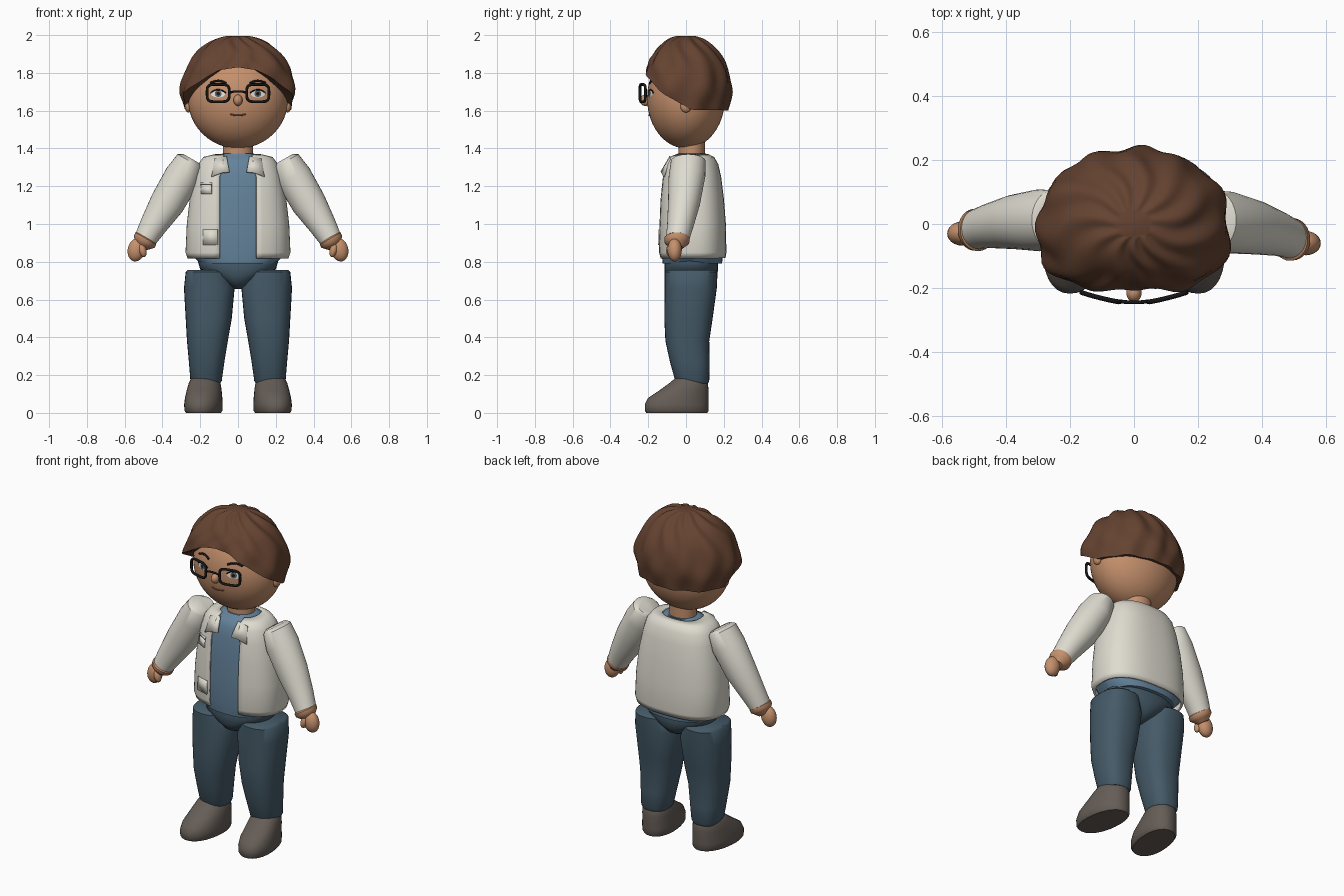
import bpy, bmesh, math
from math import sin, cos, pi, radians
from mathutils import Vector

if "Cube" in bpy.data.objects:
    bpy.data.objects.remove(bpy.data.objects["Cube"])


def material(name, rgb):
    m = bpy.data.materials.new(name)
    m.diffuse_color = (*[(c / 255) ** 2.2 for c in rgb], 1)
    m.use_nodes = True
    m.node_tree.nodes["Principled BSDF"].inputs["Base Color"].default_value = m.diffuse_color
    return m


SKIN = material("skin", (196, 143, 108))
HAIR = material("brown hair", (101, 69, 52))
JACKET = material("cream jacket", (222, 219, 207))
SHIRT = material("blue shirt", (100, 130, 154))
JEANS = material("dark jeans", (70, 90, 103))
SHOE = material("grey shoe", (101, 93, 87))
BLACK = material("black", (28, 28, 28))
WHITE = material("eye white", (228, 226, 222))
IRIS = material("iris", (92, 98, 100))
LIP = material("lip", (135, 84, 66))


def finish(name, verts, faces, mat, angle=45):
    me = bpy.data.meshes.new(name)
    me.from_pydata([tuple(v) for v in verts], [], faces)
    bm = bmesh.new()
    bm.from_mesh(me)
    bmesh.ops.recalc_face_normals(bm, faces=bm.faces)
    bm.to_mesh(me)
    bm.free()
    me.materials.append(mat)
    ob = bpy.data.objects.new(name, me)
    bpy.context.collection.objects.link(ob)
    smooth(ob, angle)
    return ob


def smooth(ob, angle=45):
    bpy.ops.object.select_all(action='DESELECT')
    ob.select_set(True)
    bpy.context.view_layer.objects.active = ob
    bpy.ops.object.shade_smooth_by_angle(angle=radians(angle))


def skin_rings(rings, closed=True, caps=True):
    """Join equal-length point rings into vertices and faces."""
    n = len(rings[0])
    faces = [(i * n + j, i * n + (j + 1) % n, (i + 1) * n + (j + 1) % n, (i + 1) * n + j)
             for i in range(len(rings) - 1) for j in range(n if closed else n - 1)]
    if caps:
        faces += [tuple(range(n)), tuple(range((len(rings) - 1) * n, len(rings) * n))]
    return [p for r in rings for p in r], faces


def power(v, e):
    return math.copysign(abs(v) ** e, v)


def loft(name, rings, mat, n=2.0, tilt=0, seg=32, flip=1, angle=45):
    """Rings are (x, y, z, rx, ry); tilt turns each ring about the y axis."""
    out = []
    for x, y, z, rx, ry in rings:
        pts = []
        for k in range(seg):
            a = 2 * pi * k / seg
            u, v = rx * power(cos(a), 2 / n), ry * power(sin(a), 2 / n)
            pts.append((flip * (x + u * cos(tilt)), y + v, z - u * sin(tilt)))
        out.append(pts)
    return finish(name, *skin_rings(out), mat, angle)


def ball(name, loc, size, mat, rot=(0, 0, 0), seg=24):
    bpy.ops.mesh.primitive_uv_sphere_add(segments=seg, ring_count=seg // 2, location=loc, rotation=rot)
    ob = bpy.context.object
    ob.name = name
    ob.scale = size
    ob.data.materials.append(mat)
    smooth(ob, 180)
    return ob


def wire(name, pts, r, mat, cyclic):
    cu = bpy.data.curves.new(name, 'CURVE')
    cu.dimensions = '3D'
    cu.bevel_depth, cu.bevel_resolution, cu.use_fill_caps = r, 2, True
    sp = cu.splines.new('POLY')
    sp.points.add(len(pts) - 1)
    for p, q in zip(sp.points, pts):
        p.co = (*q, 1)
    sp.use_cyclic_u = cyclic
    cu.materials.append(mat)
    ob = bpy.data.objects.new(name, cu)
    bpy.context.collection.objects.link(ob)
    bpy.ops.object.select_all(action='DESELECT')
    ob.select_set(True)
    bpy.context.view_layer.objects.active = ob
    bpy.ops.object.convert(target='MESH')
    smooth(bpy.context.object, 60)


# Head, neck, ears, nose
HC, HR = (0, 0, 1.665), (.266, .206, .265)
ball("head", HC, HR, SKIN, seg=48)
loft("neck", [(0, .03, 1.33, .08, .07), (0, .03, 1.46, .08, .07)], SKIN)
ball("nose", (0, -.215, 1.655), (.024, .03, .03), SKIN)
for s in (-1, 1):
    ball("ear", (s * .262, .0, 1.625), (.02, .03, .035), SKIN)


def face_y(x, z):
    return -HR[1] * math.sqrt(max(0, 1 - (x / HR[0]) ** 2 - ((z - HC[2]) / HR[2]) ** 2))


def decal(name, cx, cz, rx, rz, lift, mat):
    pts = [(cx, face_y(cx, cz) - lift, cz)]
    for k in range(20):
        x, z = cx + rx * cos(k * pi / 10), cz + rz * sin(k * pi / 10)
        pts.append((x, face_y(x, z) - lift, z))
    finish(name, pts, [(0, k + 1, (k + 1) % 20 + 1) for k in range(20)], mat)


# Eyes, brows, mouth
for s in (-1, 1):
    decal("eye_white", s * .105, 1.69, .038, .02, .003, WHITE)
    decal("iris", s * .105, 1.69, .018, .018, .005, IRIS)
    decal("pupil", s * .105, 1.69, .009, .009, .007, BLACK)
    for nm, z0, h, half, r in (("eyelid", 1.694, .017, .04, .0035), ("eyebrow", 1.745, .013, .042, .006)):
        xs = [s * .105 + half * (k / 4 - 1) for k in range(9)]
        zs = [z0 + h * (1 - (k / 4 - 1) ** 2) for k in range(9)]
        wire(nm, [(x, face_y(x, z) - .002, z) for x, z in zip(xs, zs)], r, BLACK, False)
wire("mouth", [(x / 100, face_y(x / 100, 1.577) - .001, 1.575 + .0004 * x * x)
               for x in range(-4, 5)], .004, LIP, False)

# Glasses
for s in (-1, 1):
    pts = []
    for k in range(32):
        a = 2 * pi * k / 32
        x = .105 + .059 * power(cos(a), .5)
        pts.append((s * x, -.245 + .27 * (x - .04) * (.6 + 2.5 * (x - .04)), 1.693 + .046 * power(sin(a), .5)))
    wire("glasses_rim", pts, .0075, BLACK, True)
wire("glasses_bridge", [(-.045, -.242, 1.695), (-.02, -.245, 1.702), (.02, -.245, 1.702), (.045, -.242, 1.695)],
     .006, BLACK, False)

# Hair: fluted dome that follows the hairline
LINE = [(0, 1.83), (25, 1.815), (45, 1.765), (70, 1.68), (95, 1.605), (181, 1.60)]


def hairline(deg):
    for (a, p), (b, q) in zip(LINE, LINE[1:]):
        if a <= deg <= b:
            return p + (q - p) * (deg - a) / (b - a)


rows, cols = 22, 96
hair = [[] for _ in range(rows + 1)]
for k in range(cols):
    th = 2 * pi * k / cols
    sx, cy = sin(th), -cos(th)
    zb = hairline(math.degrees(min(th, 2 * pi - th)))
    ry, n = (.24, 2.0) if cy > 0 else (.23, 2.7)
    rad = ((abs(sx) / .30) ** n + (abs(cy) / ry) ** n) ** (-1 / n)
    for j in range(rows):
        t = (j + .15) / (rows - .85)
        z = 1.995 - (1.995 - zb) * (1 - cos(t * pi / 2)) * (.75 + .25 * t)
        s = math.sqrt(max(0, 1 - ((z - 1.69) / .31) ** 2)) if z > 1.69 else 1 - .8 * (1.69 - z)
        wob = 1 + .025 * sin(11 * th + 1.8 * sin(7 * t)) + .016 * sin(7 * th - 15 * t)
        dz = .008 * sin(11 * th + 1.8 * sin(7 * t)) * min(1, 3 * t) * (1 - t)
        hair[j].append((sx * rad * s * wob, cy * rad * s * wob, min(2, z + dz)))
    x, y, z = hair[rows - 1][-1]
    hair[rows].append((x * .7, y * .7, z + .015))
finish("hair", *skin_rings(hair), HAIR, 50)

# Torso sections: z, half width, front y, back y
TORSO = [(.82, .262, -.135, .203), (.85, .272, -.142, .208), (1.0, .265, -.14, .205), (1.13, .25, -.135, .195),
         (1.25, .225, -.124, .18), (1.315, .206, -.11, .165), (1.35, .18, -.09, .145), (1.365, .115, -.06, .115)]
NT = 2.5
loft("shirt", [(0, (f + b) / 2, z - (.03 if z < .83 else 0), (a - .014) * (.8 if z < .83 else 1), (b - f) / 2 - .012)
               for z, a, f, b in TORSO] + [(0, .03, 1.372, .085, .075)], SHIRT, NT)


def front_y(x, z):
    for p, q in zip(TORSO, TORSO[1:]):
        if p[0] <= z <= q[0]:
            t = (z - p[0]) / (q[0] - p[0])
            a, f, b = [p[i] + (q[i] - p[i]) * t for i in (1, 2, 3)]
            return (f + b) / 2 - (b - f) / 2 * (1 - min(1, abs(x) / a) ** NT) ** (1 / NT)


# Jacket: open at the front
rings = []
for z, a, f, b in TORSO:
    gap = .097 if z < 1.3 else .075
    start = math.asin((gap / a) ** (NT / 2))
    pts = []
    for k in range(49):
        th = start + (2 * pi - 2 * start) * k / 48
        pts.append((a * power(sin(th), 2 / NT), (f + b) / 2 - (b - f) / 2 * power(cos(th), 2 / NT), z))
    rings.append(pts)
jacket = finish("jacket", *skin_rings(rings, closed=False, caps=False), JACKET)
sol = jacket.modifiers.new("thickness", 'SOLIDIFY')
sol.thickness, sol.offset = .012, 0


def plate(name, outline, lift, mat):
    ob = finish(name, [(x, front_y(x, z) - lift, z) for x, z in outline], [tuple(range(len(outline)))], mat)
    m = ob.modifiers.new("thickness", 'SOLIDIFY')
    m.thickness, m.offset = .008, 0


# Collar flaps and pockets
for s in (-1, 1):
    plate("collar", [(s * .06, 1.358), (s * .125, 1.345), (s * .14, 1.25), (s * .09, 1.27), (s * .045, 1.275)],
          .014, JACKET)
for nm, x0, x1, z0, z1, m in (("chest_pocket", -.195, -.14, 1.16, 1.205, JACKET),
                              ("pocket_flap", -.197, -.138, 1.208, 1.22, JACKET),
                              ("pocket_seam", -.197, -.138, 1.203, 1.208, SHOE),
                              ("hip_pocket", -.185, -.108, .89, .97, JACKET)):
    plate(nm, [(x0, z0), (x1, z0), (x1, z1), (x0, z1)], .009, m)

# Pelvis
loft("pelvis", [(0, .025, .655, .02, .06), (0, .025, .68, .06, .11), (0, .027, .72, .13, .137),
                (0, .028, .76, .2, .142), (0, .028, .8, .212, .14), (0, .028, .835, .205, .13)], JEANS, 2.3)

ARM = [(-.245, .015, 1.345, .05, .075), (-.255, .012, 1.332, .075, .092), (-.295, .005, 1.25, .095, .097),
       (-.375, -.01, 1.11, .092, .085), (-.45, -.03, .99, .072, .07), (-.49, -.045, .92, .06, .063)]
for s in (-1, 1):
    sway = 0 if s > 0 else .07
    # Sleeve, cuff and hand
    loft("sleeve", [(x, y + sway * (1.345 - z), z, a, b) for x, y, z, a, b in ARM], JACKET,
         tilt=radians(30), flip=-s)
    hy = -.048 + sway * .43
    loft("wrist", [(-.485, hy, .93, .055, .058), (-.488, hy, .923, .064, .067), (-.497, hy, .905, .063, .066),
                   (-.504, hy, .893, .05, .052), (-.515, hy, .875, .03, .032)], SKIN, tilt=radians(30), flip=-s)
    ball("hand", (s * .538, hy - .012, .863), (.046, .038, .062), SKIN, (0, s * radians(-12), 0))
    ball("thumb", (s * .505, hy - .035, .86), (.02, .022, .036), SKIN, (0, s * radians(15), 0))
    # Trouser leg
    loft("leg", [(-.165, .027, .757, .10, .125), (-.162, .027, .745, .115, .14), (-.152, .025, .66, .134, .138),
                 (-.155, .013, .5, .122, .128), (-.162, .007, .38, .108, .116), (-.166, .02, .27, .094, .105),
                 (-.169, .033, .17, .083, .09), (-.169, .033, .155, .075, .083)], JEANS, 2.4, flip=-s)
    # Shoe, toe turned slightly outwards
    shoe = [(0, -.21, .113, .09), (.012, -.218, .12, .099), (.045, -.218, .12, .1), (.08, -.2, .12, .097),
            (.12, -.14, .12, .091), (.16, -.085, .115, .083), (.185, -.055, .1, .07), (.198, -.03, .075, .045)]
    ob = loft("shoe", [(-.183, (f + b) / 2, z, w, (b - f) / 2) for z, f, b, w in shoe], SHOE, 2.2, flip=-s)
    for v in ob.data.vertices:
        v.co.x -= s * .1 * (v.co.y + .05)
